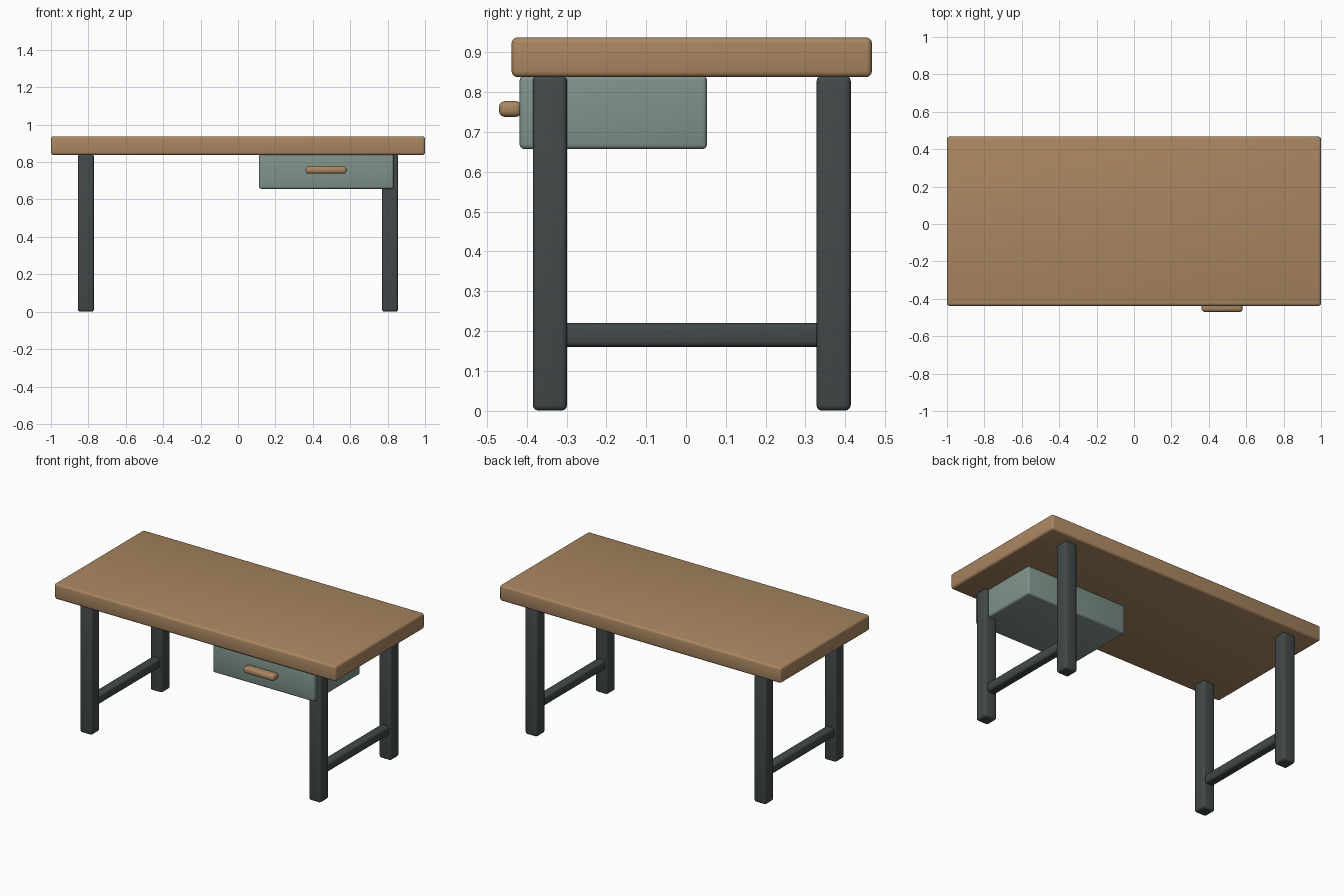
import bpy
import math

cube = bpy.data.objects.get("Cube")
if cube:
    bpy.data.objects.remove(cube, do_unlink=True)


def material(name, rgb):
    m = bpy.data.materials.new(name)
    m.use_nodes = True
    color = (*rgb, 1)
    m.diffuse_color = color
    m.node_tree.nodes["Principled BSDF"].inputs["Base Color"].default_value = color
    return m


WOOD = material("warm wood", (0.40, 0.24, 0.12))
METAL = material("dark grey metal", (0.055, 0.066, 0.066))
GREEN = material("sage green paint", (0.215, 0.29, 0.255))


def rounded_box(name, low, high, mat, radius):
    """Box between two corners with softened edges."""
    center = [(a + b) / 2 for a, b in zip(low, high)]
    bpy.ops.mesh.primitive_cube_add(size=1, location=center)
    obj = bpy.context.object
    obj.name = name
    obj.scale = [b - a for a, b in zip(low, high)]
    bpy.ops.object.transform_apply(location=False, rotation=False, scale=True)
    obj.data.materials.append(mat)
    bevel = obj.modifiers.new("soft edges", "BEVEL")
    bevel.width = radius
    bevel.segments = 3
    bpy.ops.object.modifier_apply(modifier=bevel.name)
    bpy.ops.object.shade_smooth_by_angle(angle=math.radians(40))
    return obj


# Table top
TOP_Z = 0.838
rounded_box("table_top", (-1, -0.438, TOP_Z), (1, 0.467, 0.938), WOOD, 0.014)

# Legs and side stretchers
LEG_X, FRONT_Y, BACK_Y, HALF = 0.813, -0.342, 0.371, 0.043
for side, sign in (("left", 1), ("right", -1)):
    x = sign * LEG_X
    for end, y in (("front", FRONT_Y), ("back", BACK_Y)):
        rounded_box(f"{end}_{side}_leg", (x - HALF, y - HALF, 0),
                    (x + HALF, y + HALF, TOP_Z + 0.004), METAL, 0.014)
    rounded_box(f"{side}_stretcher", (x - 0.03, FRONT_Y + 0.03, 0.16),
                (x + 0.03, BACK_Y - 0.03, 0.22), METAL, 0.014)

# Drawer and its pull
rounded_box("drawer", (0.112, -0.418, 0.657), (0.832, 0.053, TOP_Z + 0.004), GREEN, 0.012)
rounded_box("drawer_handle", (0.362, -0.47, 0.738), (0.58, -0.413, 0.778), WOOD, 0.015)
